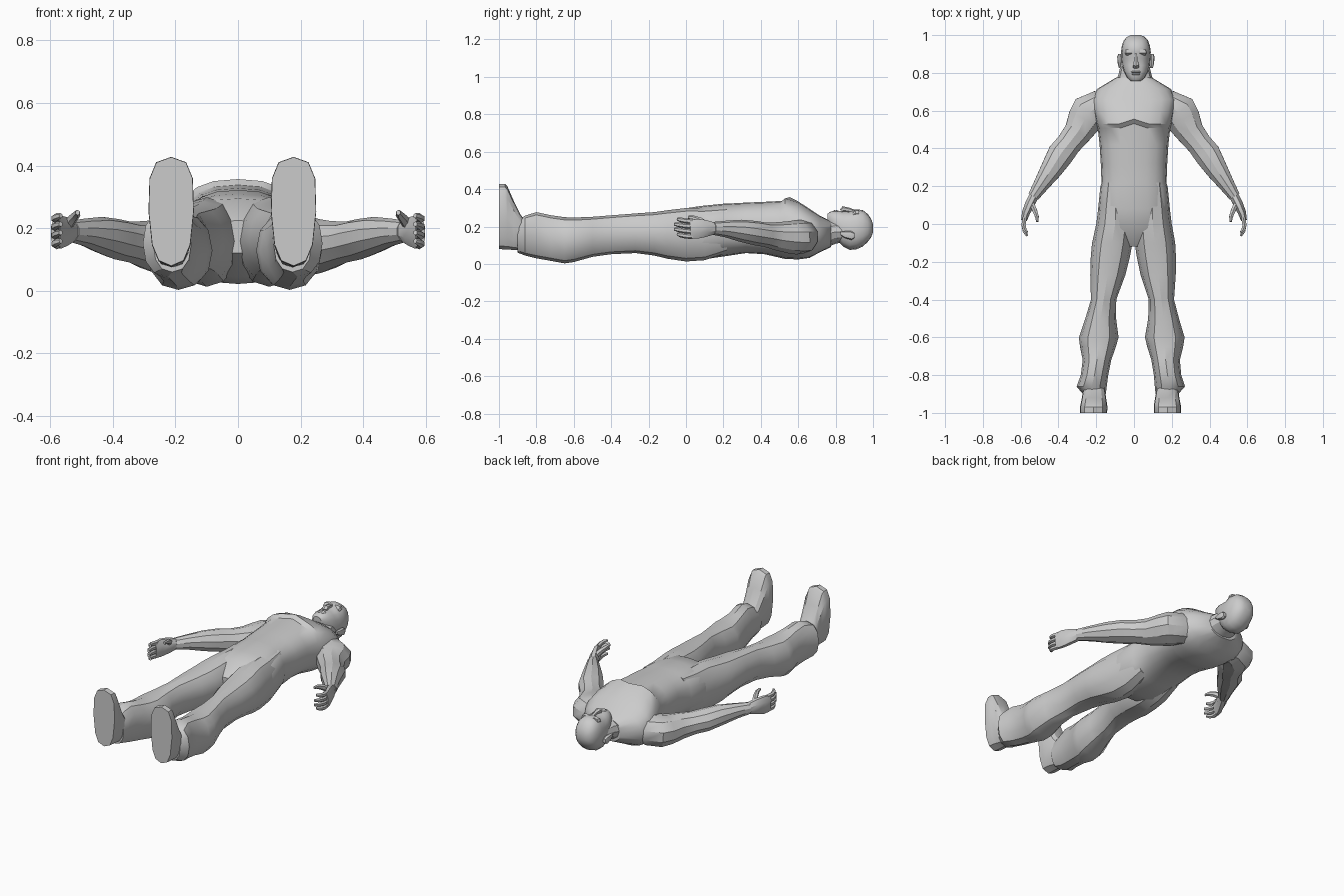
import bpy, bmesh, math
from mathutils import Vector

grey = bpy.data.materials.new("plain grey")
grey.diffuse_color = (0.6, 0.6, 0.6, 1)


def build(name, rings, angle=32):
    """Skin a list of equal-sized point rings and cap both ends."""
    bm = bmesh.new()
    loops = [[bm.verts.new(p) for p in r] for r in rings]
    n = len(loops[0])
    for a, b in zip(loops, loops[1:]):
        for i in range(n):
            j = (i + 1) % n
            bm.faces.new((a[i], a[j], b[j], b[i]))
    bm.faces.new(loops[0])
    bm.faces.new(loops[-1][::-1])
    bmesh.ops.recalc_face_normals(bm, faces=bm.faces)
    me = bpy.data.meshes.new(name)
    bm.to_mesh(me)
    bm.free()
    me.materials.append(grey)
    ob = bpy.data.objects.new(name, me)
    bpy.context.collection.objects.link(ob)
    bpy.ops.object.select_all(action='DESELECT')
    ob.select_set(True)
    bpy.context.view_layer.objects.active = ob
    bpy.ops.object.shade_smooth_by_angle(angle=math.radians(angle))
    return ob


def oval(y, x0, x1, z0, z1, n, p, egg=0.0):
    """Squarish oval in an xz plane; egg widens the upper part."""
    pts = []
    for i in range(n):
        t = 2 * math.pi * i / n
        c, s = math.cos(t), math.sin(t)
        c = math.copysign(abs(c) ** p, c)
        s = math.copysign(abs(s) ** p, s)
        pts.append(Vector(((x0 + x1) / 2 + (x1 - x0) / 2 * c * (1 + egg * s), y,
                           (z0 + z1) / 2 + (z1 - z0) / 2 * s)))
    return pts


def body(name, secs, n=14, p=0.8, cx=0.0, egg=0.0):
    """Symmetric loft along y from (y, half width, z low, z high)."""
    return build(name, [oval(y, cx - w, cx + w, a, b, n, p, egg) for y, w, a, b in secs])


def limb(name, pts, side=1, n=8):
    """Loft along a path of (x, y, z, half width, half height)."""
    c = [Vector((side * q[0], q[1], q[2])) for q in pts]
    rings = []
    for i, q in enumerate(pts):
        d = (c[min(i + 1, len(c) - 1)] - c[max(i - 1, 0)]).normalized()
        u = d.cross(Vector((0, 0, 1))).normalized()
        v = u.cross(d)
        rings.append([c[i] + u * q[3] * math.cos(2 * math.pi * (k + .5) / n) * 1.05
                      + v * q[4] * math.sin(2 * math.pi * (k + .5) / n) * 1.05 for k in range(n)])
    return build(name, rings)


# torso from crotch to base of neck, with the chest dipping into two lobes
torso = body("torso", [
    (-.12, .07, .12, .225), (-.02, .18, .045, .295), (.08, .19, .022, .31), (.20, .178, .04, .322),
    (.215, .172, .042, .322), (.32, .176, .058, .328), (.42, .182, .052, .332), (.507, .192, .032, .338),
    (.53, .20, .027, .357), (.60, .215, .024, .334), (.66, .225, .032, .295),
    (.715, .195, .062, .258), (.775, .095, .09, .228)], n=20)
for v in torso.data.vertices:
    if .5 < v.co.y < .54 and v.co.z > .2:
        v.co.y += .025 * (1 - min(1, abs(v.co.x) / .07))

# neck and head
body("neck", [(.68, .13, .07, .25), (.75, .10, .088, .23), (.80, .085, .108, .235),
              (.86, .072, .12, .22)], n=12, p=.95, cx=.005)
body("head", [
    (.757, .026, .222, .268), (.775, .047, .185, .281), (.81, .065, .125, .285), (.84, .073, .093, .282),
    (.875, .077, .075, .280), (.91, .079, .078, .292), (.945, .074, .093, .288),
    (.972, .064, .118, .267), (.99, .048, .143, .240), (1.0, .026, .17, .212)],
    n=16, p=.84, cx=.01)

# facial features
limb("nose", [(.01, .90, .280, .010, .010), (.01, .865, .290, .011, .012),
              (.01, .84, .293, .018, .015), (.01, .828, .284, .016, .008)], n=6)
for i, (y, w) in enumerate(((.805, .026), (.793, .022))):
    body(("upper_lip", "lower_lip")[i],
         [(y - .006, w * .8, .27, .284), (y, w, .27, .290), (y + .006, w * .8, .27, .285)],
         n=10, cx=.01)
for s, word in ((1, "right"), (-1, "left")):
    x = .01 + s * .034
    body("brow_" + word, [(.893, .022, .25, .276), (.905, .026, .25, .291),
                          (.925, .022, .25, .289)], n=8, cx=x)
    body("ear_" + word, [(.825, .007, .155, .172), (.85, .013, .138, .175),
                         (.885, .016, .128, .175), (.90, .010, .138, .165)],
         n=8, cx=.01 + s * .083)

# trouser legs: y, inner x, outer x, z low, z high
LEG = [(.22, .03, .165, .06, .305), (.10, .005, .187, .020, .298), (0, .0, .2, .013, .299),
       (-.10, .004, .218, .028, .287),
       (-.17, .014, .222, .045, .277), (-.27, .035, .221, .058, .270), (-.40, .078, .212, .052, .260),
       (-.50, .075, .238, .038, .252), (-.60, .058, .268, .010, .248), (-.65, .07, .26, .003, .250),
       (-.72, .092, .243, .016, .260), (-.80, .105, .25, .030, .277), (-.86, .110, .270, .045, .258),
       (-.90, .114, .235, .06, .235)]
# shoes: same layout, down to the flat sole
SHOE = [(-.86, .125, .225, .08, .23), (-.885, .118, .235, .075, .265), (-.92, .112, .24, .075, .335),
        (-.955, .106, .247, .077, .415), (-.968, .105, .25, .077, .428), (-1.0, .106, .249, .08, .427)]


def shifted(secs, s, n, p, egg):
    """Mirror a leg part; the left foot is planted further out."""
    rings = []
    for y, a, b, z0, z1 in secs:
        d = -.036 * min(1, max(0, -y * 1.1)) if s < 0 else 0
        r = oval(y, a, b, z0, z1, n, p, egg)
        rings.append([Vector((s * q.x + d, q.y, q.z)) for q in r])
    return rings


for s, word in ((1, "right"), (-1, "left")):
    build("trouser_leg_" + word, shifted(LEG, s, 12, .88, 0))
    build("shoe_" + word, shifted(SHOE, s, 12, .72, .10))

# arms and hands
for s, word in ((1, "right"), (-1, "left")):
    limb("arm_" + word, [
        (.10, .635, .148, .055, .07), (.185, .625, .146, .082, .086), (.238, .59, .143, .100, .088),
        (.262, .55, .143, .092, .082),
        (.298, .485, .148, .074, .072), (.345, .425, .156, .066, .062), (.388, .37, .165, .070, .062),
        (.437, .29, .178, .058, .056), (.49, .21, .187, .042, .042), (.533, .145, .19, .03, .033)], s, 10)
    limb("palm_" + word, [
        (.527, .155, .19, .026, .030), (.552, .105, .19, .026, .046),
        (.572, .06, .188, .022, .054), (.582, .02, .185, .016, .050)], s)
    for k in range(4):
        z = .147 + .027 * k
        tip = (-.045, -.062, -.062, -.045)[k]
        limb("finger_%s_%d" % (word, k + 1), [
            (.578, .035, z, .012, .014), (.585, -.005, z + .003, .012, .013),
            (.579, (tip - .005) / 2 - .004, z + .008, .011, .012),
            (.566, tip, z + .012, .007, .008)], s, 6)
    limb("thumb_" + word, [
        (.545, .115, .205, .014, .018), (.527, .075, .232, .014, .016),
        (.514, .04, .246, .011, .012), (.512, .012, .25, .007, .008)], s, 6)
